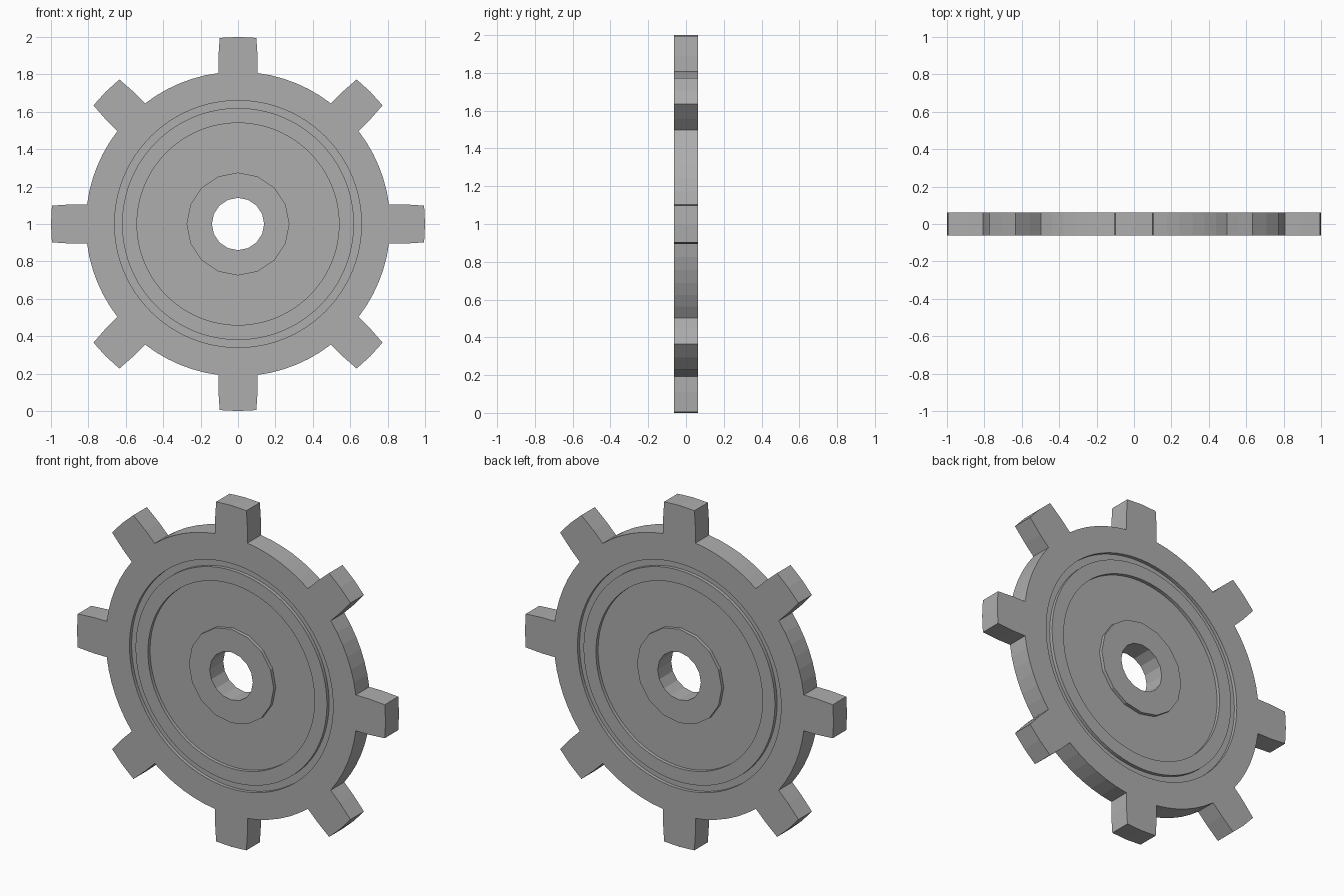
import bpy, bmesh
from math import sin, cos, tau, atan2

if "Cube" in bpy.data.objects:
    bpy.data.objects.remove(bpy.data.objects["Cube"])

TEETH, PER = 8, 12            # teeth, outline points per tooth pitch
N = TEETH * PER
H = 0.0625                    # half thickness
LOW = H - 0.02                # recessed level
ROOT = 0.814


def gear_outline():
    """Toothed outer edge as (x, z) points, clockwise from the top tooth."""
    side = [(0.105, 0.807), (0.105, 0.89), (0.098, 0.995)]
    tooth = [(-w, r) for w, r in side] + [(0, 1.0)] + side[::-1]
    a0 = atan2(0.105, 0.807)
    gap = tau / TEETH - 2 * a0
    arc = [(ROOT * sin(a0 + gap * i / 6), ROOT * cos(a0 + gap * i / 6)) for i in range(1, 6)]
    pts = []
    for t in range(TEETH):
        a = tau * t / TEETH
        pts += [(x * cos(a) + z * sin(a), z * cos(a) - x * sin(a)) for x, z in tooth + arc]
    return pts


def circle(radius, sides=N):
    """Regular polygon sampled at N points, lined up with the tooth outline."""
    step = tau / sides
    pts = []
    for k in range(N):
        a = (k - 3) * tau / N
        off = (a + 1e-9) % step - step / 2
        r = radius * cos(step / 2) / cos(off)
        pts.append((r * sin(a), r * cos(a)))
    return pts


# Face profile from outer edge to bore: (loop, height)
profile = [
    (gear_outline(), H),
    (circle(0.66), H), (circle(0.66), LOW),          # groove
    (circle(0.62), LOW), (circle(0.62), H),
    (circle(0.54), H), (circle(0.54), LOW),          # sunken web
    (circle(0.275, 16), LOW), (circle(0.275, 16), H),  # hub
    (circle(0.14, 16), H),                           # bore
]
stack = [(p, -h) for p, h in profile] + [(p, h) for p, h in reversed(profile)]

# Gear: bridge all loops around the closed section
bm = bmesh.new()
loops = [[bm.verts.new((x, y, z + 1)) for x, z in p] for p, y in stack]
for a, b in zip(loops, loops[1:] + loops[:1]):
    for k in range(N):
        n = (k + 1) % N
        bm.faces.new((a[k], a[n], b[n], b[k]))
bmesh.ops.recalc_face_normals(bm, faces=bm.faces)
mesh = bpy.data.meshes.new("gear_wheel")
bm.to_mesh(mesh)
bm.free()
gear = bpy.data.objects.new("gear_wheel", mesh)
bpy.context.collection.objects.link(gear)

# Dark steel colour
steel = bpy.data.materials.new("dark_steel")
steel.diffuse_color = (0.42, 0.42, 0.42, 1)
steel.use_nodes = True
steel.node_tree.nodes["Principled BSDF"].inputs["Base Color"].default_value = steel.diffuse_color
mesh.materials.append(steel)
